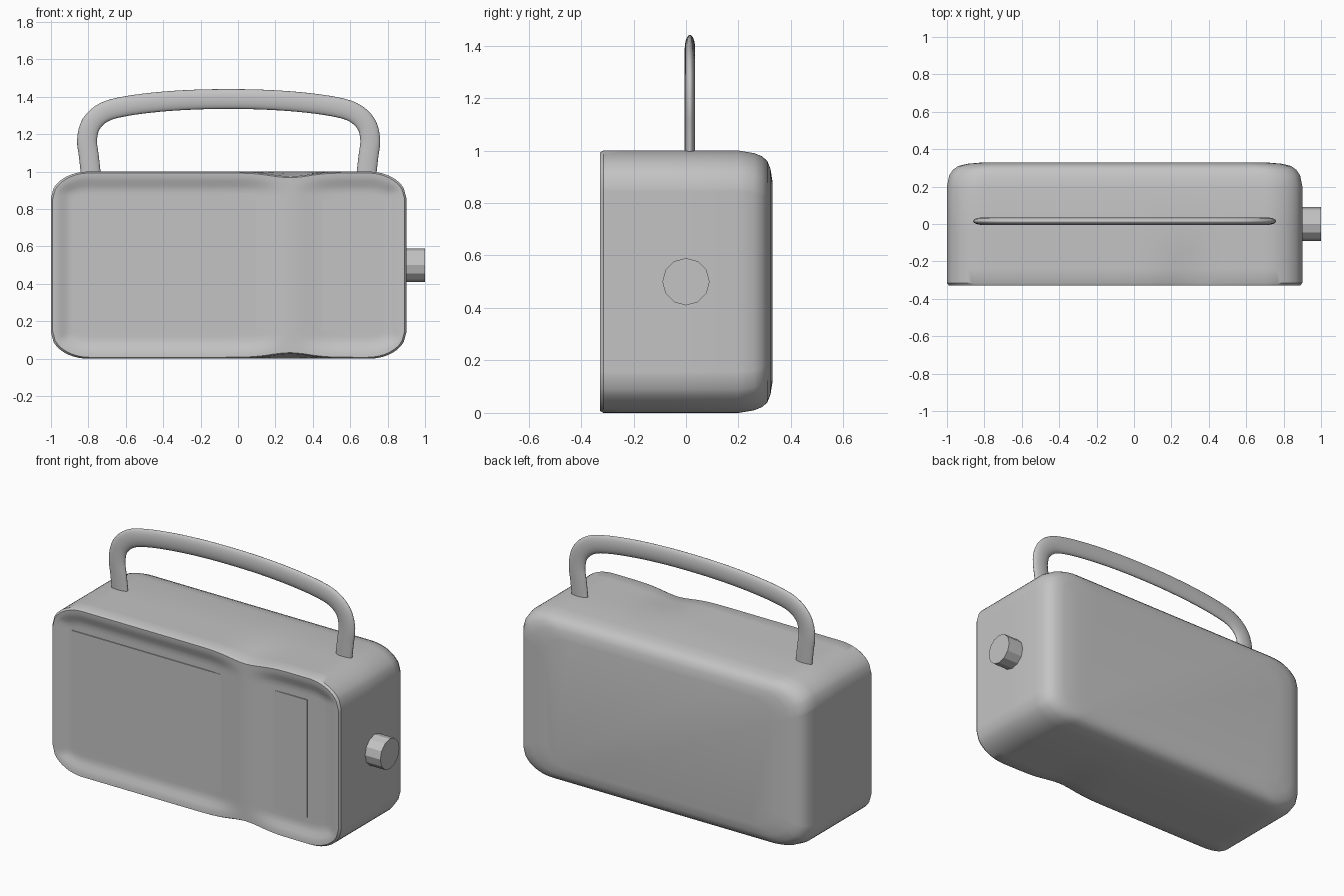
import bpy, bmesh, math
from mathutils import Vector

if "Cube" in bpy.data.objects:
    bpy.data.objects.remove(bpy.data.objects["Cube"])

mat = bpy.data.materials.new("warm_grey")
mat.diffuse_color = (0.55, 0.55, 0.55, 1)
mat.use_nodes = True
mat.node_tree.nodes["Principled BSDF"].inputs["Base Color"].default_value = mat.diffuse_color


def finish(name, bm, smooth=None):
    bmesh.ops.recalc_face_normals(bm, faces=bm.faces)
    mesh = bpy.data.meshes.new(name)
    bm.to_mesh(mesh)
    bm.free()
    mesh.materials.append(mat)
    ob = bpy.data.objects.new(name, mesh)
    bpy.context.collection.objects.link(ob)
    if smooth:
        bpy.ops.object.select_all(action='DESELECT')
        ob.select_set(True)
        bpy.context.view_layer.objects.active = ob
        bpy.ops.object.shade_smooth_by_angle(angle=math.radians(smooth))
    return ob


# body outline: rounded rectangle seen from the front
CX, CZ, HW, HH = -0.05, 0.5, 0.95, 0.5
RX, RZ, DIV = 0.2, 0.14, 0.28


def ridge(x):
    return math.exp(-((x - DIV) / 0.1) ** 2 / 2)


def half_height(x):
    t = max(0, abs(x - CX) - (HW - RX)) / RX
    return HH - RZ * (1 - math.sqrt(max(0, 1 - t * t)))


def smoothstep(t):
    t = min(1, max(0, t))
    return t * t * (3 - 2 * t)


def waist(x, z, fade):
    # pinch top and bottom at the divider
    return CZ + (z - CZ) * (1 - 0.05 * fade * ridge(x))


def front_y(x, z):
    # two shallow dishes with a raised rim and a ridge between them
    edge = min(smoothstep((HW - abs(x - CX) - 0.01) / 0.09),
               smoothstep((half_height(x) - abs(z - CZ) - 0.01) / 0.09))
    return -0.328 + 0.025 * edge * (1 - ridge(x))


# body: dished front grid, then rings lofted to the rounded back
bm = bmesh.new()
NX, NZ = 72, 44
grid = []
for i in range(NX + 1):
    u = -math.cos(math.pi * i / NX) * 0.5 + (2 * i / NX - 1) * 0.5
    x = CX + HW * u
    col = []
    for j in range(NZ + 1):
        z = CZ + half_height(x) * (2 * j / NZ - 1)
        fx, fz = CX + (x - CX) * 0.99, waist(x, CZ + (z - CZ) * 0.985, 1)
        col.append(bm.verts.new((fx, front_y(x, z), fz)))
    grid.append(col)
for i in range(NX):
    for j in range(NZ):
        bm.faces.new((grid[i][j], grid[i + 1][j], grid[i + 1][j + 1], grid[i][j + 1]))
loop = ([(i, 0) for i in range(NX)] + [(NX, j) for j in range(NZ)]
        + [(i, NZ) for i in range(NX, 0, -1)] + [(0, j) for j in range(NZ, 0, -1)])
ring = [grid[i][j] for i, j in loop]
base = []
for i, j in loop:
    u = -math.cos(math.pi * i / NX) * 0.5 + (2 * i / NX - 1) * 0.5
    x = CX + HW * u
    base.append((x, CZ + half_height(x) * (2 * j / NZ - 1)))
for y, dx, dz, fade in ((-0.315, 0, 0, 1), (-0.24, 0, 0, 0.75), (-0.15, 0, 0, 0.35),
                        (-0.05, 0, 0, 0), (0.2, 0, 0, 0), (0.26, 0.012, 0.01, 0),
                        (0.29, 0.032, 0.022, 0), (0.31, 0.06, 0.04, 0),
                        (0.322, 0.11, 0.07, 0), (0.33, 0.2, 0.12, 0)):
    sx, sz = 1 - dx / HW, 1 - dz / HH
    new = [bm.verts.new((CX + (x - CX) * sx, y, waist(x, CZ + (z - CZ) * sz, fade)))
           for x, z in base]
    for k in range(len(ring)):
        n = (k + 1) % len(ring)
        bm.faces.new((ring[k], ring[n], new[n], new[k]))
    ring = new
bm.faces.new(ring)
finish("body", bm, 35)


# thin front panels
def panel(name, x0, x1):
    bm = bmesh.new()
    bmesh.ops.create_cube(bm, size=1)
    for v in bm.verts:
        v.co = ((x0 + x1) / 2 + v.co.x * (x1 - x0), -0.304 + v.co.y * 0.009,
                0.5 + v.co.z * 0.7)
    finish(name, bm)


panel("speaker_panel", -0.88, 0.10)
panel("dial_panel", 0.40, 0.67)

# side knob
bm = bmesh.new()
bmesh.ops.create_cone(bm, cap_ends=True, segments=12, radius1=0.09, radius2=0.09, depth=0.14)
for v in bm.verts:
    v.co = (0.93 + v.co.z, v.co.x, 0.5 + v.co.y)
finish("side_knob", bm)

# carrying handle: flattened tube swept along a mirrored arch
half = [(-0.785, 0.97), (-0.797, 1.08), (-0.807, 1.17), (-0.785, 1.255), (-0.715, 1.318),
        (-0.6, 1.35), (-0.42, 1.373), (-0.23, 1.385), (-0.05, 1.388)]
pts = [Vector(p) for p in half + [(-0.1 - x, z) for x, z in half[-2::-1]]]
pts = [2 * pts[0] - pts[1]] + pts + [2 * pts[-1] - pts[-2]]
path = []
for k in range(1, len(pts) - 2):
    a, b, c, d = pts[k - 1:k + 3]
    for s in range(4):
        t = s / 4
        path.append(0.5 * (2 * b + (c - a) * t + (2 * a - 5 * b + 4 * c - d) * t * t
                           + (3 * b - a - 3 * c + d) * t ** 3))
path.append(pts[-2])
bm = bmesh.new()
rings = []
for k, p in enumerate(path):
    tan = (path[min(k + 1, len(path) - 1)] - path[max(k - 1, 0)]).normalized()
    ring = []
    for s in range(20):
        a = math.tau * s / 20
        w = 0.053 * math.cos(a)
        ring.append(bm.verts.new((p.x - tan.y * w, 0.015 + 0.02 * math.sin(a), p.y + tan.x * w)))
    rings.append(ring)
for r0, r1 in zip(rings, rings[1:]):
    for s in range(20):
        n = (s + 1) % 20
        bm.faces.new((r0[s], r0[n], r1[n], r1[s]))
bm.faces.new(rings[0])
bm.faces.new(rings[-1])
finish("carry_handle", bm, 50)
